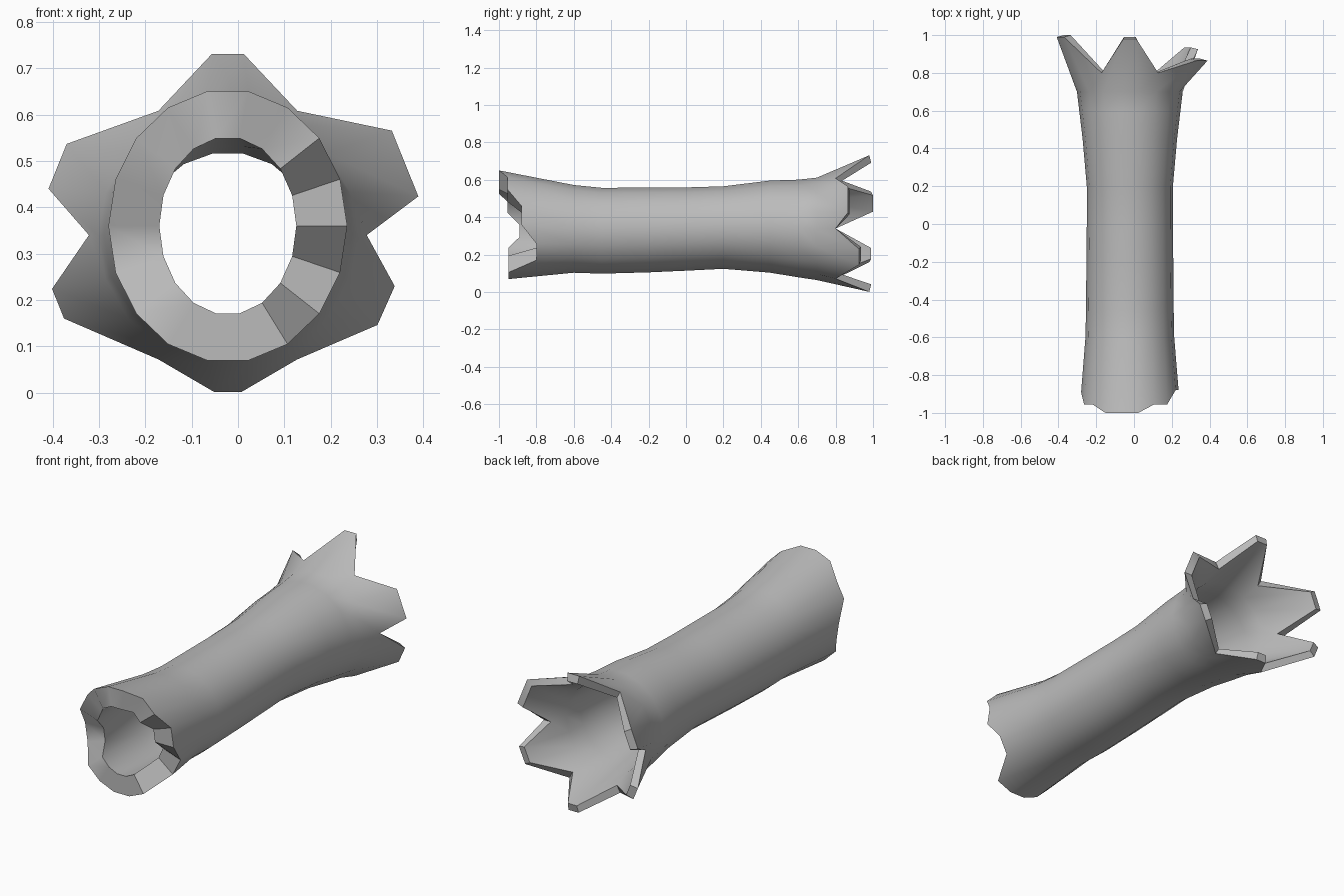
import bpy, bmesh
from math import sin, cos, radians

cube = bpy.data.objects.get("Cube")
if cube:
    bpy.data.objects.remove(cube)

SIDES = 18
ANGLES = [10 + 20 * k for k in range(SIDES)]  # clockwise from the top
AXIS_X = -0.022


def point(angle, rx, rz, y, cz):
    a = radians(angle)
    return (AXIS_X + rx * sin(a), y, cz + rz * cos(a))


def ring(y, rx, rz, cz):
    return [point(a, rx, rz, y, cz) for a in ANGLES]


# Broken front edge: depth of each rim corner
front_y = [-1, -.955, -.955, -.88, -.88, -.80, -.80, -.95, -.95,
           -.95, -.95, -.95, -.89, -.89, -.955, -.955, -1, -1]


def front_rim(rx, rz):
    return [point(a, rx, rz, y, .36) for a, y in zip(ANGLES, front_y)]


# Splintered back edge: centre angle, half spread, radius, depth of each splinter
splinters = [(0, 5, .393, .98), (68, 10.5, .42, .865), (114, 7, .377, .925),
             (180, 5, .34, .98), (248, 5, .397, .98), (292, 7.5, .40, .99)]


def back_rim(inset, push):
    corners = []
    for i, (mid, spread, r, y) in enumerate(splinters):
        r -= inset
        corners.append(point(mid + spread, r, r, y + push, .34))
        corners.append(point(60 * i + 30, .30 - inset, .31 - inset, .80, .34))
        mid, spread, r, y = splinters[(i + 1) % 6]
        r -= inset
        corners.append(point(mid - spread, r, r, y + push, .34))
    return corners


# Hollow trunk: outer skin front to back, then inner skin back to front
body = [(-.6, .235, .238, .338), (-.45, .232, .233, .328), (-.2, .23, .23, .332),
        (0, .228, .226, .337), (.2, .228, .224, .345), (.45, .25, .25, .35),
        (.6, .268, .265, .34), (.7, .28, .278, .338)]
WALL = .042
loops = [front_rim(.258, .295)]
loops += [ring(*b) for b in body]
loops += [back_rim(0, 0), back_rim(.04, .01)]
loops += [ring(y, rx - WALL, rz - WALL, cz) for y, rx, rz, cz in reversed(body)]
loops += [front_rim(.148, .192)]

bm = bmesh.new()
rows = [[bm.verts.new(p) for p in loop] for loop in loops]
for i, row in enumerate(rows):
    after = rows[(i + 1) % len(rows)]
    for k in range(SIDES):
        n = (k + 1) % SIDES
        bm.faces.new((row[k], row[n], after[n], after[k]))
bmesh.ops.recalc_face_normals(bm, faces=bm.faces)
mesh = bpy.data.meshes.new("hollow_log")
bm.to_mesh(mesh)
bm.free()

log = bpy.data.objects.new("hollow_log", mesh)
bpy.context.collection.objects.link(log)

# Plain grey colour
grey = bpy.data.materials.new("plain_grey")
grey.use_nodes = True
colour = (.5, .5, .5, 1)
grey.diffuse_color = colour
grey.node_tree.nodes["Principled BSDF"].inputs["Base Color"].default_value = colour
mesh.materials.append(grey)

bpy.context.view_layer.objects.active = log
log.select_set(True)
bpy.ops.object.shade_smooth_by_angle(angle=radians(40))
